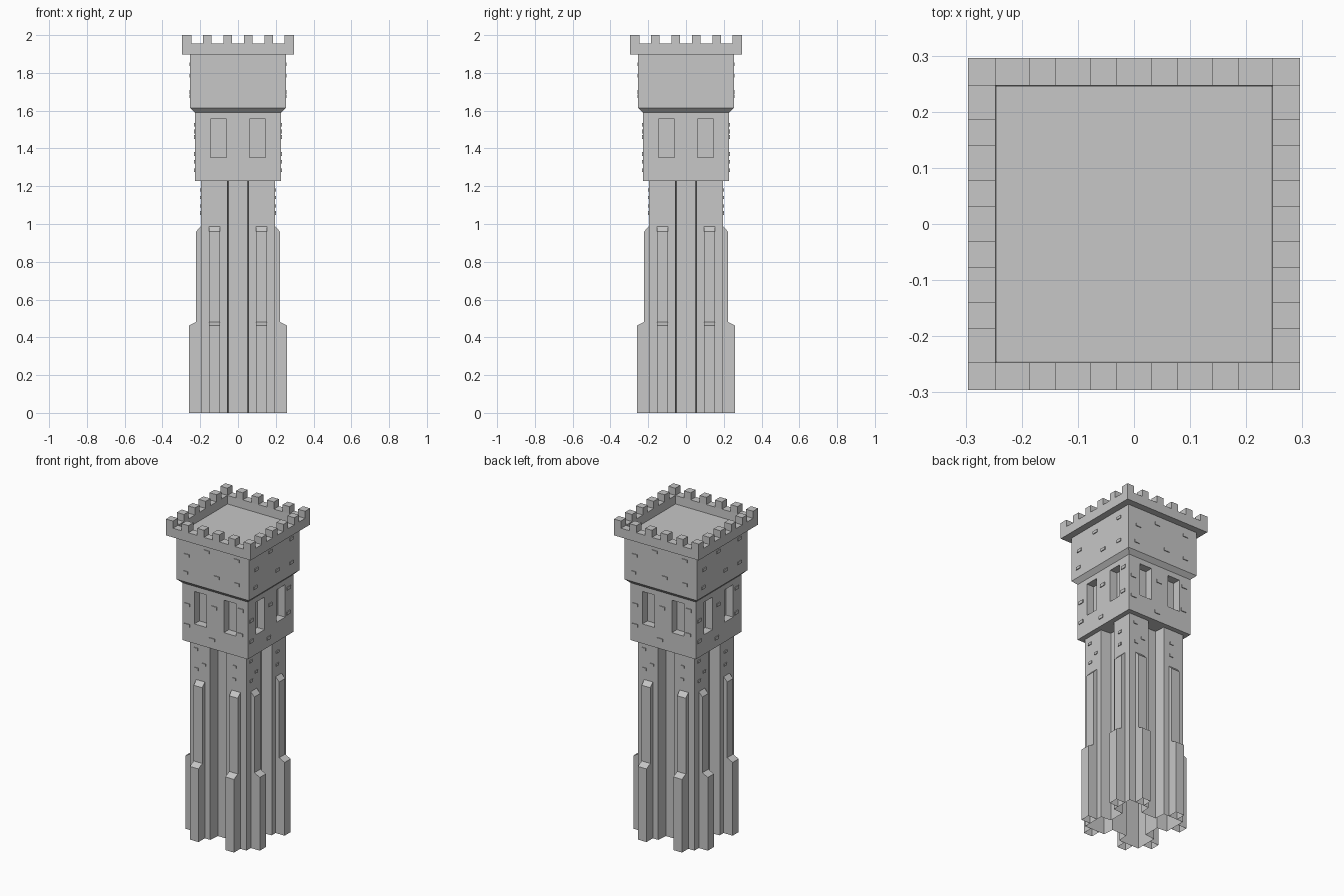
import bpy, bmesh, math
from mathutils import Matrix, Vector

cube = bpy.data.objects.get("Cube")
if cube:
    bpy.data.objects.remove(cube, do_unlink=True)

stone = bpy.data.materials.new("grey stone")
stone.use_nodes = True
GREY = (0.57, 0.57, 0.57, 1)
stone.diffuse_color = GREY
stone.node_tree.nodes["Principled BSDF"].inputs["Base Color"].default_value = GREY

TURNS = [Matrix.Rotation(i * math.pi / 2, 4, 'Z') for i in range(4)]


def finish(name, bm):
    """Turn a bmesh into a named stone object."""
    bmesh.ops.recalc_face_normals(bm, faces=bm.faces)
    mesh = bpy.data.meshes.new(name)
    bm.to_mesh(mesh)
    bm.free()
    mesh.materials.append(stone)
    obj = bpy.data.objects.new(name, mesh)
    bpy.context.collection.objects.link(obj)
    return obj


def box(bm, lo, hi, turn=Matrix()):
    """Add a box between two corners, turned about the tower axis."""
    lo, hi = Vector(lo), Vector(hi)
    size = Matrix.Diagonal((*(hi - lo), 1))
    bmesh.ops.create_cube(bm, size=1, matrix=turn @ Matrix.Translation((lo + hi) / 2) @ size)


def prism(bm, points, offset, turn=Matrix()):
    """Sweep a flat outline along an offset."""
    face = bm.faces.new([bm.verts.new(turn @ Vector(p)) for p in points])
    sweep = bmesh.ops.extrude_face_region(bm, geom=[face], use_keep_orig=True)
    moved = [v for v in sweep["geom"] if isinstance(v, bmesh.types.BMVert)]
    bmesh.ops.translate(bm, verts=moved, vec=turn.to_3x3() @ Vector(offset))


def open_bottom(bm):
    under = [f for f in bm.faces if all(abs(v.co.z) < 1e-5 for v in f.verts)]
    bmesh.ops.delete(bm, geom=under, context='FACES')


SHAFT, BODY, UPPER, CROWN = 0.197, 0.228, 0.253, 0.296
MOUTH, GROOVE, DEPTH = 0.056, 0.051, 0.068

# shaft with a tall, slightly tapered groove in the middle of each side
bm = bmesh.new()
side = [(-SHAFT, -SHAFT), (-MOUTH, -SHAFT), (-GROOVE, DEPTH - SHAFT),
        (GROOVE, DEPTH - SHAFT), (MOUTH, -SHAFT)]
outline = [t @ Vector((x, y, 0)) for t in TURNS for x, y in side]
prism(bm, outline, (0, 0, 1.23))
open_bottom(bm)
finish("shaft", bm)

# stepped buttresses, two on each side, with sloping caps
bm = bmesh.new()
steps = [(-SHAFT, 0), (-0.26, 0), (-0.26, 0.462), (-0.222, 0.482),
         (-0.222, 0.96), (-SHAFT, 0.987)]
for turn in TURNS:
    for x in (-0.154, 0.094):
        prism(bm, [(x, y, z) for y, z in steps], (0.06, 0, 0), turn)
open_bottom(bm)
finish("buttresses", bm)

# window storey with recessed openings
bm = bmesh.new()
box(bm, (-BODY, -BODY, 1.228), (BODY, BODY, 1.592))
storey = finish("window_storey", bm)
bm = bmesh.new()
for turn in TURNS:
    for x in (-0.103, 0.103):
        box(bm, (x - 0.042, -0.3, 1.352), (x + 0.042, 0.05 - BODY, 1.557), turn)
cutter = finish("window_cutter", bm)
cutter.hide_render = True
cutter.hide_set(True)
cut = storey.modifiers.new("windows", 'BOOLEAN')
cut.operation, cut.solver, cut.object = 'DIFFERENCE', 'EXACT', cutter

# upper storey on a flared base
bm = bmesh.new()
box(bm, (-UPPER, -UPPER, 1.59), (UPPER, UPPER, 1.9))
for v in bm.verts:
    if v.co.z < 1.7:
        v.co.x *= BODY / UPPER
        v.co.y *= BODY / UPPER
bmesh.ops.bisect_plane(bm, geom=bm.verts[:] + bm.edges[:] + bm.faces[:],
                       plane_co=(0, 0, 1.615), plane_no=(0, 0, 1))
for v in bm.verts:
    if abs(v.co.z - 1.615) < 1e-4:
        v.co.x = math.copysign(UPPER, v.co.x)
        v.co.y = math.copysign(UPPER, v.co.y)
finish("upper_storey", bm)

# parapet: flat rim around a sunken roof
bm = bmesh.new()
box(bm, (-CROWN, -CROWN, 1.897), (CROWN, CROWN, 1.955))
top = max(bm.faces, key=lambda f: f.calc_center_median().z)
bmesh.ops.inset_region(bm, faces=[top], thickness=0.049, use_even_offset=True)
bmesh.ops.inset_region(bm, faces=[top], thickness=0.002, use_even_offset=True)
bmesh.ops.translate(bm, verts=top.verts[:], vec=(0, 0, -0.053))
finish("parapet", bm)

# battlements: a corner block and four merlons per side
bm = bmesh.new()
for turn in TURNS:
    for x in (-0.2715, -0.163, -0.054, 0.054, 0.163):
        w = 0.0245 if x < -0.2 else 0.0235
        box(bm, (x - w, -CROWN, 1.955), (x + w, 0.049 - CROWN, 2), turn)
finish("merlons", bm)

# raised bricks: storey half width, brick size, then positions on the side
BRICKS = [
    (UPPER, 0.036, 0.018, [(-0.04, 1.845), (0.17, 1.845), (-0.18, 1.785),
                           (0.03, 1.7), (0.17, 1.695), (-0.19, 1.675)]),
    (BODY, 0.036, 0.02, [(0.18, 1.525), (-0.005, 1.49), (-0.195, 1.46),
                         (0.175, 1.37), (-0.195, 1.33), (-0.02, 1.285)]),
    (SHAFT, 0.026, 0.016, [(-0.155, 1.18), (0.113, 1.14), (-0.1, 1.095),
                           (0.11, 1.06), (-0.15, 1.055)]),
]
bm = bmesh.new()
for turn in TURNS:
    for half, w, h, spots in BRICKS:
        for x, z in spots:
            box(bm, (x - w / 2, -half - 0.005, z - h / 2),
                (x + w / 2, -half + 0.004, z + h / 2), turn)
finish("raised_bricks", bm)
